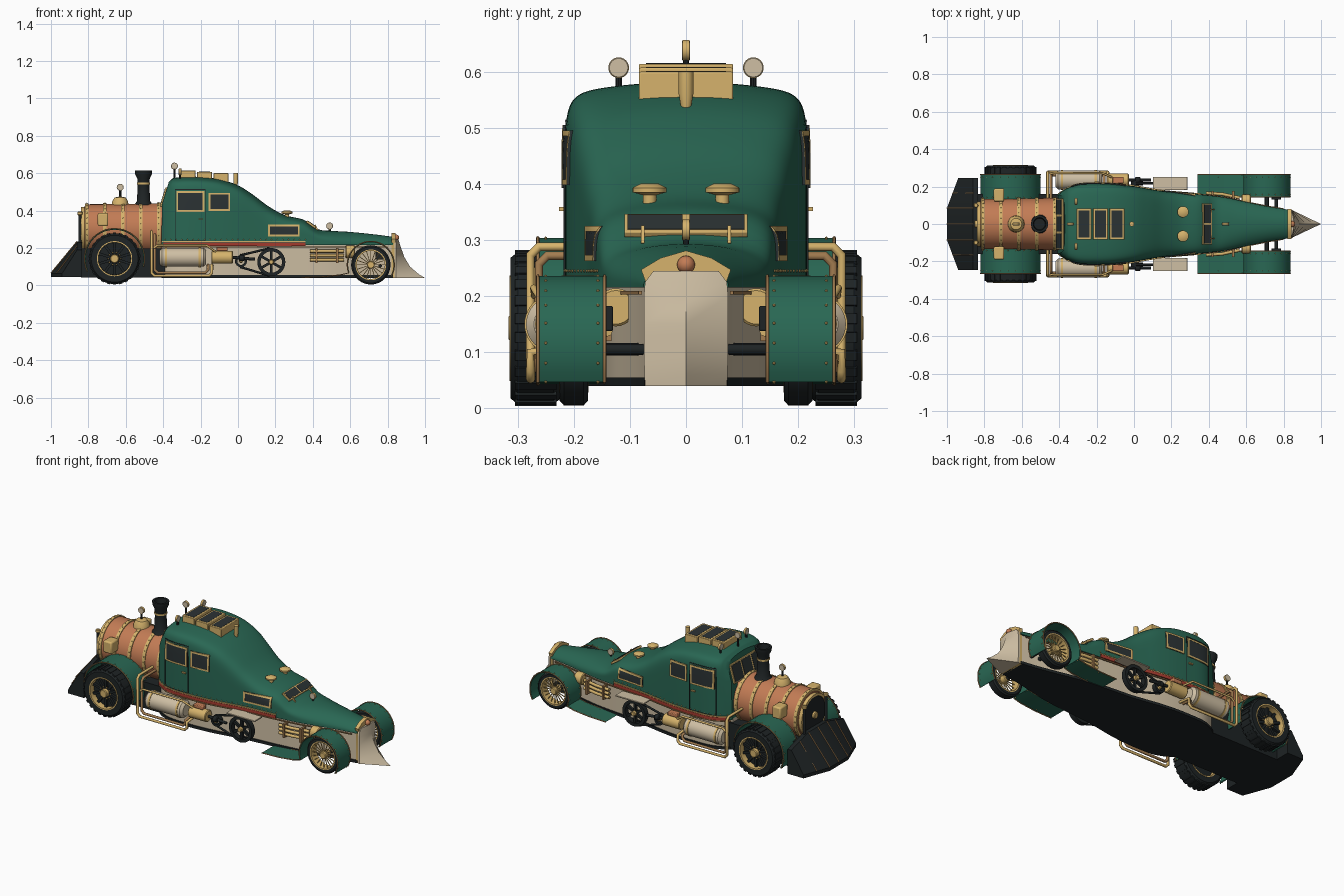
import bpy, bmesh
from math import sin, cos, pi, radians
from mathutils import Vector, Matrix

if "Cube" in bpy.data.objects:
    bpy.data.objects.remove(bpy.data.objects["Cube"])

def material(name, *rgb):
    m = bpy.data.materials.new(name)
    m.use_nodes = True
    m.diffuse_color = (*rgb, 1)
    m.node_tree.nodes["Principled BSDF"].inputs["Base Color"].default_value = (*rgb, 1)
    return m

GREEN = material("green paint", .022, .135, .087)
COPPER = material("copper", .54, .2, .09)
BRASS = material("brass", .67, .45, .15)
BRONZE = material("bronze trim", .36, .2, .08)
CREAM = material("cream", .62, .52, .37)
IRON = material("dark iron", .013, .017, .018)
GLASS = material("dark glass", .024, .032, .034)
RED = material("red stripe", .38, .045, .028)

# ---- helpers ----
def finish(name, bm, mat, angle=35, weld=True):
    if weld:
        bmesh.ops.remove_doubles(bm, verts=bm.verts, dist=1e-5)
    bmesh.ops.recalc_face_normals(bm, faces=bm.faces)
    me = bpy.data.meshes.new(name)
    bm.to_mesh(me)
    bm.free()
    me.materials.append(mat)
    me.polygons.foreach_set("use_smooth", [True] * len(me.polygons))
    me.set_sharp_from_angle(angle=radians(angle))
    ob = bpy.data.objects.new(name, me)
    bpy.context.collection.objects.link(ob)
    return ob

def loft(name, rings, mat, caps=True):
    bm = bmesh.new()
    rows = [[bm.verts.new(p) for p in r] for r in rings]
    n = len(rows[0])
    for a, b in zip(rows, rows[1:]):
        for i in range(n):
            j = (i + 1) % n
            bm.faces.new((a[i], a[j], b[j], b[i]))
    if caps:
        bm.faces.new(rows[0])
        bm.faces.new(rows[-1])
    return finish(name, bm, mat)

def lathe(name, profile, loc, axis, mat, seg=32):
    """Spin (radius, height) points around an axis."""
    rot = Vector(axis).to_track_quat('Z', 'Y')
    rings = [[Vector(loc) + rot @ Vector((r * cos(2 * pi * i / seg), r * sin(2 * pi * i / seg), h))
              for i in range(seg)] for r, h in profile]
    return loft(name, rings, mat, caps=False)

def cyl(name, loc, axis, r, h, mat, seg=24, bevel=.004):
    return lathe(name, [(0, -h / 2), (r - bevel, -h / 2), (r, bevel - h / 2),
                        (r, h / 2 - bevel), (r - bevel, h / 2), (0, h / 2)], loc, axis, mat, seg)

def ring(name, loc, axis, r0, r1, h, mat, seg=40):
    return lathe(name, [(r0, -h / 2), (r1, -h / 2), (r1, h / 2), (r0, h / 2), (r0, -h / 2)], loc, axis, mat, seg)

def boxes(name, items, mat, bevel=0):
    """Many boxes in one object; item = (centre, size, turn about y)."""
    bm = bmesh.new()
    for c, s, a in items:
        bmesh.ops.create_cube(bm, size=1, matrix=Matrix.Translation(c) @ Matrix.Rotation(a, 4, 'Y')
                              @ Matrix.Diagonal((*s, 1)))
    ob = finish(name, bm, mat, weld=False)
    if bevel:
        m = ob.modifiers.new("bevel", 'BEVEL')
        m.width, m.segments = bevel, 2
    return ob

def box(name, c, s, mat, bevel=0, turn=0):
    return boxes(name, [(c, s, turn)], mat, bevel)

def spokes(name, c, n, r, size, mat):
    return boxes(name, [((c[0] + r * sin(a), c[1], c[2] + r * cos(a)), size, a)
                        for a in (2 * pi * i / n for i in range(n))], mat)

def tube(name, pts, r, mat):
    cu = bpy.data.curves.new(name, 'CURVE')
    cu.dimensions, cu.bevel_depth, cu.bevel_resolution, cu.use_fill_caps = '3D', r, 2, True
    sp = cu.splines.new('POLY')
    sp.points.add(len(pts) - 1)
    for p, q in zip(sp.points, pts):
        p.co = (*q, 1)
    cu.materials.append(mat)
    ob = bpy.data.objects.new(name, cu)
    bpy.context.collection.objects.link(ob)
    return ob

def rivets(name, pts, r=.004):
    bm = bmesh.new()
    for p in pts:
        bmesh.ops.create_icosphere(bm, subdivisions=1, radius=r, matrix=Matrix.Translation(p))
    finish(name, bm, BRASS, weld=False)

def gauge(name, x, y, z, foot, axis):
    lathe(name + "_stem", [(0, 0), (.006, 0), (.006, z - foot), (0, z - foot)], (x, y, foot), (0, 0, 1), IRON, 10)
    cyl(name + "_face", (x, y, z), axis, .0175, .014, CREAM, 24, .001)
    ring(name + "_rim", (x, y, z), axis, .0165, .0185, .012, BRASS, 24)

# ---- body shell: stations of x, half width, roof height, squareness ----
BASE, CROWN = .215, .022
ST = [(-.41, .155, .555, 12), (-.37, .185, .568, 12), (-.3, .211, .58, 13), (-.2, .216, .58, 13), (-.1, .213, .568, 12),
      (0, .202, .535, 10), (.08, .188, .485, 8), (.16, .175, .425, 7), (.25, .167, .376, 7), (.355, .158, .35, 7),
      (.43, .15, .3, 6), (.5, .14, .292, 4), (.6, .118, .286, 3), (.72, .093, .274, 3), (.83, .076, .26, 3)]

def station(x):
    i = max(k for k in range(len(ST) - 1) if k == 0 or ST[k][0] <= x)
    a, b = ST[i], ST[i + 1]
    p, q = ST[max(i - 1, 0)], ST[min(i + 2, len(ST) - 1)]
    d = b[0] - a[0]
    t = (x - a[0]) / d
    out = []
    for k in (1, 2, 3):
        m0 = (b[k] - p[k]) / (b[0] - p[0]) * d
        m1 = (q[k] - a[k]) / (q[0] - a[0]) * d
        out.append((2*t**3 - 3*t*t + 1) * a[k] + (t**3 - 2*t*t + t) * m0 + (3*t*t - 2*t**3) * b[k] + (t**3 - t*t) * m1)
    return out

def side(x, z):
    w, top, n = station(x)
    t = min(max((z - BASE) / (top - CROWN - BASE), 0), .98)
    return w * (1 - t ** n) ** (1 / n)

def section(x):
    w, top, n = station(x)
    out = []
    for i in range(49):
        c = cos(pi * i / 48) ** 3
        s = max(1 - c * c, 0) ** .5
        f = abs(c) ** (2 / n) * (1 if c >= 0 else -1)
        z = BASE + (top - BASE - CROWN * f * f) * s ** (2 / n)
        lean = max(0, z - .42) * .3 * max(0, 1 - (x + .41) / .06)
        out.append((x + lean, w * f, z))
    return out

XS = [-.41 + 1.24 * i / 62 for i in range(63)]
loft("body_shell", [section(x) for x in XS], GREEN)

def hull(name, z0, z1, inset, mat):
    loft(name, [[(x, s * (station(x)[0] - inset), z) for s, z in ((1, z0), (1, z1), (-1, z1), (-1, z0))]
                for x in XS], mat)

hull("lower_hull", .05, .22, .01, CREAM)
hull("floor_pan", .04, .055, .002, IRON)
box("rear_chassis", (-.61, 0, .12), (.46, .32, .155), IRON)

def skin(name, s, x0, x1, z0, z1, off, mat):
    """Thin plate that follows the flank of the body."""
    zs = [z0 + (z1 - z0) * j / 4 for j in range(5)]
    edge = [(z, off + .003) for z in zs] + [(z, off - .003) for z in reversed(zs)]
    loft(name, [[(x, s * (side(x, z) + o), z) for z, o in edge]
                for x in (x0 + (x1 - x0) * i / 16 for i in range(17))], mat)

def frame(name, s, x0, x1, z0, z1, b, off, mat):
    for part, r in (("bottom", (x0, x1, z0, z0 + b)), ("top", (x0, x1, z1 - b, z1)),
                    ("rear", (x0, x0 + b, z0, z1)), ("front", (x1 - b, x1, z0, z1))):
        skin(name + "_" + part, s, *r, off, mat)

# ---- roof skylights, rear and front windscreens ----
for i in range(3):
    x, z = -.267 + .088 * i, .614 - .007 * i
    box("skylight_box", (x, 0, z - .035), (.08, .168, .07), BRASS, .003)
    box("skylight_pane", (x, 0, z - .001), (.058, .142, .004), GLASS)
lathe("roof_post", [(0, 0), (.008, 0), (.013, .03), (.013, .07), (0, .07)], (-.012, 0, .53), (0, 0, 1), BRASS, 16)

def screen(name, c, width, height, turn, panes):
    box(name + "_frame", c, (.012, width, height), BRASS, .002, turn)
    w = width / panes
    n = Matrix.Rotation(turn, 3, 'Y') @ Vector((.004 if c[0] > 0 else -.004, 0, 0))
    boxes(name + "_glass", [(Vector(c) + n + Vector((0, (i - (panes - 1) / 2) * w, 0)),
                             (.008, w - .012, height - .014), turn) for i in range(panes)], GLASS)

screen("rear_windscreen", (-.396, 0, .472), .275, .108, .29, 3)
screen("front_windscreen", (.39, 0, .326), .22, .058, -.96, 2)

# ---- boiler, chimney and dome ----
BZ = .3
lathe("boiler", [(0, 0), (.125, 0), (.134, .01), (.135, .2), (.14, .42), (0, .42)], (-.82, 0, BZ), (1, 0, 0), COPPER, 48)
for i in range(5):
    ring("boiler_band", (-.808 + .096 * i, 0, BZ), (1, 0, 0), .12, .139 + .001 * i, .019, BRASS, 48)
rivets("boiler_rivets", [(-.808 + .096 * i, (.14 + .001 * i) * cos(a), BZ + (.14 + .001 * i) * sin(a))
                         for i in range(5) for a in (2 * pi * k / 28 for k in range(28))], .003)
cyl("smokebox_door", (-.825, 0, BZ), (1, 0, 0), .108, .025, IRON, 40)
ring("door_ring", (-.83, 0, BZ), (1, 0, 0), .106, .12, .02, BRASS)
cyl("door_handle", (-.843, 0, BZ), (1, 0, 0), .02, .02, BRASS)
lathe("chimney", [(0, 0), (.05, 0), (.036, .02), (.031, .1), (.033, .14), (.045, .165), (.046, .185), (.034, .185),
                  (.03, .14), (0, .14)], (-.505, 0, .43), (0, 0, 1), IRON)
ring("chimney_band", (-.505, 0, .545), (0, 0, 1), .028, .035, .01, BRASS)
lathe("steam_dome", [(0, 0), (.045, 0), (.042, .02), (.03, .04), (0, .046)], (-.63, 0, .43), (0, 0, 1), BRASS)
gauge("dome_gauge", -.63, 0, .525, .46, (0, 1, 0))
gauge("roof_gauge", -.34, 0, .638, .57, (0, 1, 0))
gauge("hood_gauge", .49, 0, .318, .285, (0, 1, 0))

# ---- rear wedge plow ----
def wedge(y):
    t = max(0, abs(y) - .085) / .16
    return -1 + .06 * t, .235 - .045 * t
loft("rear_plow", [[(wedge(y)[0], y, .045), (wedge(y)[0], y, .065), (-.86, y, wedge(y)[1]), (-.835, y, wedge(y)[1]),
                    (-.835, y, .045)] for y in (-.245, -.085, .085, .245)], IRON)
for y in (-.165, -.085, 0, .085, .165):
    tube("rear_plow_rib", [(wedge(y)[0], y, .066), (-.86, y, wedge(y)[1] + .001)], .003, BRONZE)

# ---- nose plate and front ram ----
loft("nose_plate", [[(x, y, z) for y, z in ((-.072, .04), (-.072, .225), (-.08, .247), (-.045, .268), (0, .281),
                     (.045, .268), (.08, .247), (.072, .225), (.072, .04))] for x in (.82, .842)], BRASS)
loft("front_ram", [[(.836, -w, z), (.846, -w, z), (t, 0, z), (.846, w, z), (.836, w, z)] for z, w, t in
                   ((.04, .073, 1), (.06, .074, .967), (.1, .075, .92), (.15, .075, .89), (.2, .075, .872),
                    (.225, .073, .864), (.245, .058, .858))], CREAM)
lathe("nose_lamp", [(.016 * sin(pi * i / 8), -.016 * cos(pi * i / 8)) for i in range(9)], (.846, 0, .256), (1, 0, 0), COPPER, 20)

def wheel(name, x, y, z, r, w, rim, s, n, spoke, mat):
    h = w / 2
    lathe(name + "_tyre", [(rim, -h), (r * .92, -h), (r, -h * .7), (r, h * .7), (r * .92, h), (rim, h), (rim, -h)],
          (x, y, z), (0, 1, 0), IRON, 48)
    ring(name + "_rim", (x, y, z), (0, 1, 0), rim - .005, rim + .002, w * 1.04, BRASS)
    spokes(name + "_spokes", (x, y + s * h * .4, z), n, rim / 2, (spoke, spoke, rim), mat)
    cyl(name + "_hub", (x, y, z), (0, 1, 0), rim * .26, w * 1.08, BRASS)

# ---- parts repeated on both sides ----
for s in (-1, 1):
    # windows, door and trim
    for nm, r in (("door_window", (-.33, -.18, .393, .505)), ("cab_window", (-.157, -.042, .398, .495)),
                  ("hood_window", (.16, .33, .263, .325))):
        skin(nm + "_glass", s, *r, .002, GLASS)
        frame(nm, s, *r, .01, .003, BRASS)
    frame("door_seam", s, -.338, -.173, .235, .515, .004, -.001, IRON)
    box("door_handle_bar", (-.2, s * .219, .355), (.025, .014, .007), BRASS)
    skin("red_stripe", s, -.4, .36, .212, .23, .003, RED)
    skin("stripe_trim", s, -.405, .36, .231, .237, .003, BRASS)
    skin("sill_trim", s, -.405, .8, .203, .209, .001, BRONZE)
    rivets("body_rivets", [(x, s * side(x, .245), .245) for x in (-.39 + .03 * i for i in range(26))], .003)
    # hood vents, windscreen struts and cab gauges
    lathe("hood_vent", [(0, -.02), (.012, -.02), (.012, .015), (.03, .02), (.03, .028), (.015, .036), (0, .036)],
          (.262, s * .065, .365), (0, 0, 1), BRASS)
    box("windscreen_strut", (.418, s * .077, .308), (.01, .006, .036), BRASS, 0, -.5)
    gauge("cab_gauge", -.31, s * .12, .607, .565, (1, 0, 0))
    # boiler side boxes and plow posts
    box("boiler_side_box", (-.722, s * .155, .352), (.056, .07, .07), BRASS, .008)
    tube("plow_post", [(-.845, s * .1, .18), (-.845, s * .1, .375)], .009, IRON)
    cyl("plow_post_cap", (-.845, s * .1, .385), (0, 0, 1), .013, .02, BRASS, 12)
    # wheels
    y = s * .268
    wheel("rear_wheel", -.66, y, .143, .136, .09, .092, s, 10, .014, IRON)
    spokes("rear_tread", (-.66, y, .143), 26, .134, (.018, .074, .01), IRON)
    cyl("rear_wheel_disc", (-.66, y, .143), (0, 1, 0), .09, .02, IRON, 40)
    rivets("rear_wheel_bolts", [(-.66 + .034 * cos(a), y + s * .03, .143 + .034 * sin(a))
                                for a in (2 * pi * k / 10 for k in range(10))], .005)
    wheel("front_wheel", .71, s * .2, .11, .105, .05, .08, s, 20, .004, BRASS)
    tube("rear_axle", [(-.66, 0, .143), (-.66, y, .143)], .02, IRON)
    tube("front_axle", [(.71, 0, .105), (.71, s * .2, .105)], .011, IRON)
    tube("steering_arm", [(.76, s * .07, .105), (.76, s * .145, .105)], .01, IRON)
    box("steering_block", (.76, s * .137, .16), (.05, .014, .045), IRON, .003)
    cyl("brass_drum", (.6, s * .125, .18), (1, 0, 0), .034, .05, BRASS)
    # fenders
    arc = lambda cx, cz, r, a, b: [(cx + r * cos(t), cz + r * sin(t)) for t in
                                   (radians(a + (b - a) * i / 28) for i in range(29))]
    for nm, cx, cz, y0, pts in (
            ("rear_fender", -.66, .143, .13, arc(-.66, .143, .161, -15, 205)),
            ("front_fender", .71, .11, .145, arc(.71, .11, .126, -30, 200) + [(.545, .056), (.45, .046), (.34, .043)])):
        ys = s * y0, s * .264
        inner = lambda x, z: (cx + (x - cx) * .96, cz + (z - cz) * .96)
        loft(nm, [[(x, ys[0], z), (x, ys[1], z), (inner(x, z)[0], ys[1], inner(x, z)[1]),
                   (inner(x, z)[0], ys[0], inner(x, z)[1])] for x, z in pts], GREEN)
        for v in ys:
            tube(nm + "_edge", [(x, v, z) for x, z in pts], .003, BRONZE)
        rivets(nm + "_rivets", [(x, v, z) for x, z in pts[::2] for v in (ys[1] - s * .014, ys[0] + s * .012)], .003)
    # exhaust pipes along the front flank
    for z in (.137, .16, .183):
        tube("flank_pipe", [(.385, s * .165, z), (.47, s * .16, z), (.565, s * .14, z)], .009, BRASS)
    boxes("flank_pipe_clamps", [((x, s * .155, .16), (.012, .045, .08), 0) for x in (.42, .53)], BRONZE)
    # steam tank, pump and piston
    y = s * .235
    cyl("steam_tank", (-.295, y, .15), (1, 0, 0), .05, .25, CREAM, 32, .014)
    for x in (-.385, -.205):
        ring("tank_band", (x, y, .15), (1, 0, 0), .045, .053, .012, BRASS)
    cyl("pump", (-.085, y, .15), (1, 0, 0), .034, .115, BRASS)
    box("pump_valve", (-.085, y, .195), (.06, .035, .022), COPPER, .004)
    tube("piston_rod", [(-.03, y, .15), (.09, y, .14)], .008, IRON)
    cyl("piston_joint", (.02, y, .146), (1, 0, 0), .016, .03, IRON)
    # belt drive and guard
    y = s * .218
    ring("flywheel", (.178, y, .125), (0, 1, 0), .057, .075, .03, IRON)
    spokes("flywheel_spokes", (.178, y, .125), 6, .035, (.014, .015, .065), IRON)
    cyl("flywheel_hub", (.178, y, .125), (0, 1, 0), .014, .05, BRASS)
    ring("small_pulley", (.016, y, .13), (0, 1, 0), .02, .032, .025, IRON, 24)
    cyl("pulley_hub", (.016, y, .13), (0, 1, 0), .01, .04, BRASS, 16)
    for a, b in ((.161, .199), (.099, .051)):
        tube("drive_belt", [(.012, y, a), (.17, y, b)], .006, IRON)
    box("belt_guard", (.193, s * .217, .208), (.185, .07, .008), CREAM, .002)
    # steam pipes looping under the tank
    for nm, x, yy, zl, x2, mat in (("outer_pipe", -.462, .277, .052, -.14, BRASS), ("inner_pipe", -.445, .262, .068, -.16, BRONZE)):
        tube(nm, [(x, s * .13, .34 - zl), (x, s * (yy - .015), .34 - zl), (x, s * yy, .325 - zl), (x, s * yy, zl + .015),
                  (x + .015, s * yy, zl), (x2 - .015, s * yy, zl), (x2, s * yy, zl + .015), (x2, s * yy, .1),
                  (x2, s * .19, .11)], .008, mat)
    tube("upper_pipe", [(-.45, s * .27, .2), (-.43, s * .272, .215), (-.17, s * .272, .215), (-.12, s * .25, .18)], .006, BRASS)
